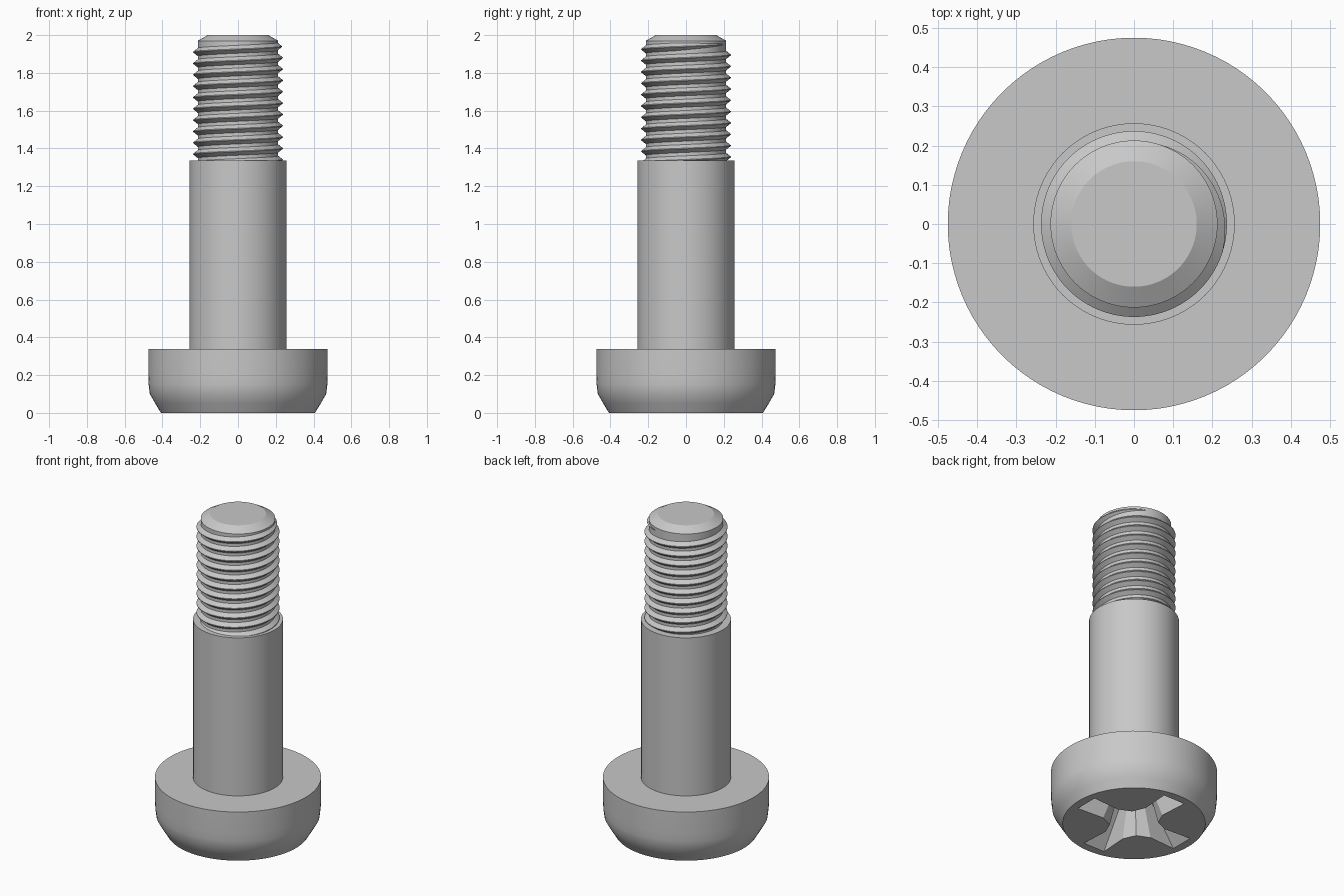
import bpy, bmesh, math
from math import cos, sin, pi

cube = bpy.data.objects.get("Cube")
if cube:
    bpy.data.objects.remove(cube, do_unlink=True)

SIDES = 96
steel = bpy.data.materials.new("grey_steel")
steel.use_nodes = True
steel.diffuse_color = (0.58, 0.58, 0.58, 1)
steel.node_tree.nodes["Principled BSDF"].inputs["Base Color"].default_value = steel.diffuse_color


def finish(name, bm, smooth=True):
    bmesh.ops.remove_doubles(bm, verts=bm.verts, dist=1e-5)
    bmesh.ops.recalc_face_normals(bm, faces=bm.faces)
    mesh = bpy.data.meshes.new(name)
    bm.to_mesh(mesh)
    bm.free()
    mesh.materials.append(steel)
    ob = bpy.data.objects.new(name, mesh)
    bpy.context.collection.objects.link(ob)
    if smooth:
        smooth_object(ob)
    return ob


def smooth_object(ob):
    bpy.ops.object.select_all(action='DESELECT')
    ob.select_set(True)
    bpy.context.view_layer.objects.active = ob
    bpy.ops.object.shade_smooth_by_angle(angle=math.radians(28))


def loft(bm, rings):
    """Bridge closed rings of points and cap both ends."""
    rings = [[bm.verts.new(p) for p in ring] for ring in rings]
    for a, b in zip(rings, rings[1:]):
        for i in range(len(a)):
            j = (i + 1) % len(a)
            bm.faces.new((a[i], a[j], b[j], b[i]))
    bm.faces.new(rings[0][::-1])
    bm.faces.new(rings[-1])


def lathe(name, profile, smooth=True):
    bm = bmesh.new()
    angles = [2 * pi * i / SIDES for i in range(SIDES)]
    loft(bm, [[(r * cos(a), r * sin(a), z) for a in angles] for r, z in profile])
    return finish(name, bm, smooth)


# Round bodies: head, plain shoulder, chamfered core of the threaded end
head = lathe("head", [(0.408, 0), (0.438, 0.05), (0.467, 0.1), (0.473, 0.15),
                      (0.475, 0.2), (0.475, 0.338)], smooth=False)
lathe("shoulder", [(0.257, 0.3), (0.257, 1.335)])
lathe("threaded_core", [(0.213, 1.3), (0.213, 1.97), (0.16, 2.0)])


# Cross recess in the head, tapering inwards
def cross(tip, half, inner, corner, z):
    arm = [(tip, -half), (tip, half), (inner, half * 0.85),
           (corner, corner), (half * 0.85, inner)]
    ring = []
    for q in range(4):
        c, s = cos(q * pi / 2), sin(q * pi / 2)
        ring += [(x * c - y * s, x * s + y * c, z) for x, y in arm]
    return ring


bm = bmesh.new()
loft(bm, [cross(0.365, 0.076, 0.18, 0.1, -0.01), cross(0.17, 0.045, 0.1, 0.06, 0.22)])
cutter = finish("recess_cutter", bm, smooth=False)
cutter.hide_render = True
cut = head.modifiers.new("recess", 'BOOLEAN')
cut.operation = 'DIFFERENCE'
cut.solver = 'EXACT'
cut.object = cutter
bpy.context.view_layer.objects.active = head
bpy.ops.object.modifier_apply(modifier=cut.name)
bpy.data.objects.remove(cutter, do_unlink=True)
smooth_object(head)

# Right-handed thread ridge: V section swept up a helix, fading out at the top
PITCH, TURNS, ROOT, CREST = 0.06, 10.75, 0.208, 0.237
END_ANGLE, END_Z, HALF = pi / 2, 1.955, 0.025
bm = bmesh.new()
steps = int(TURNS * SIDES)
sections = []
for s in range(steps + 1):
    back = (steps - s) / SIDES
    a = END_ANGLE - back * 2 * pi
    z = END_Z - back * PITCH
    fade = min(1, back / 0.3)
    crest = ROOT + (CREST - ROOT) * fade
    section = [(ROOT, -HALF), (crest, -0.002), (crest, 0.002), (ROOT, HALF)]
    sections.append([bm.verts.new((r * cos(a), r * sin(a), z + dz * (0.2 + 0.8 * fade)))
                     for r, dz in section])
for a, b in zip(sections, sections[1:]):
    for i in range(4):
        j = (i + 1) % 4
        bm.faces.new((a[i], a[j], b[j], b[i]))
bm.faces.new(sections[0])
finish("thread", bm)
